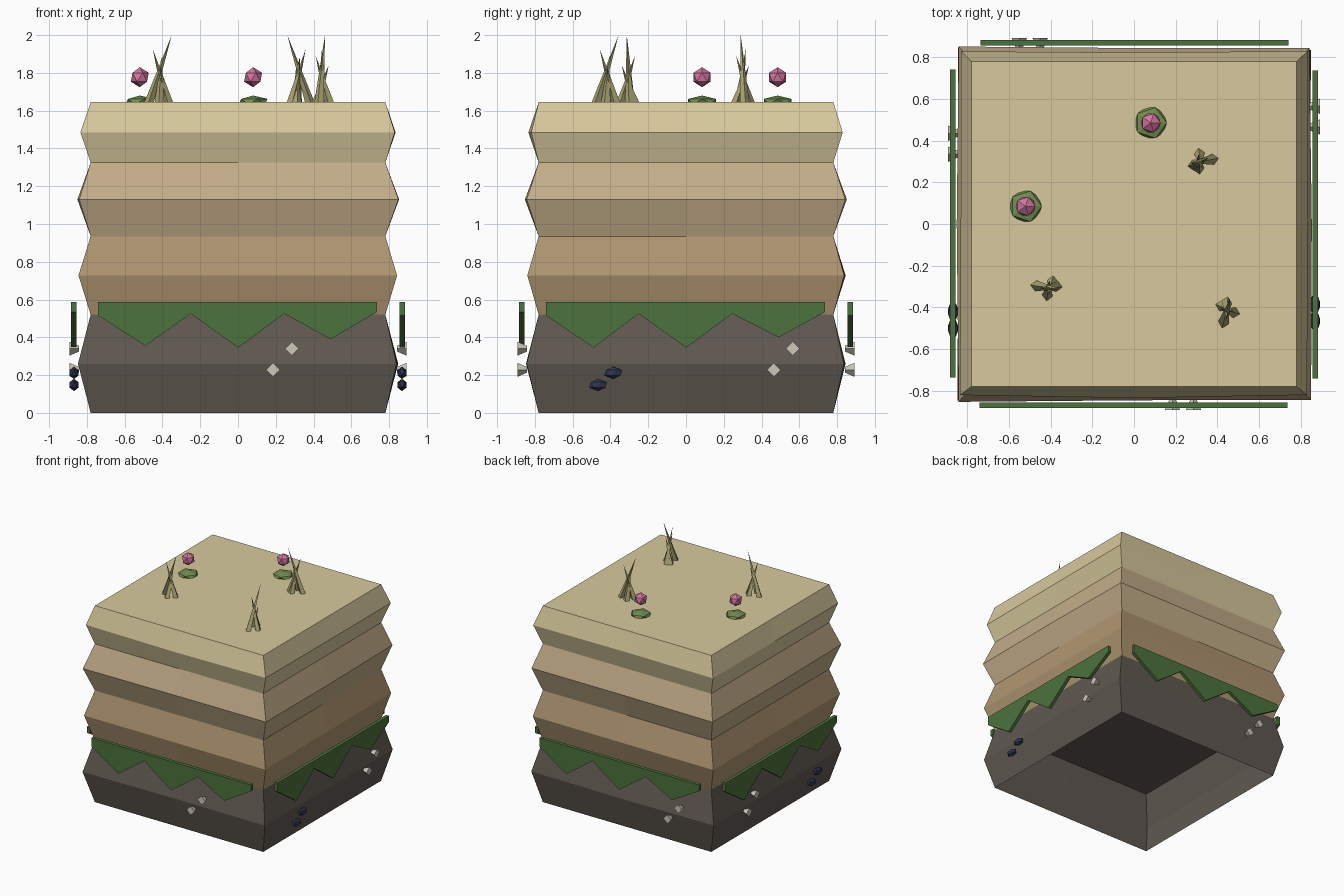
import bpy, bmesh, math, random
from mathutils import Vector, Matrix

if "Cube" in bpy.data.objects:
    bpy.data.objects.remove(bpy.data.objects["Cube"])

random.seed(4)


def material(name, r, g, b):
    def lin(c):
        c /= 255
        return c / 12.92 if c < 0.04045 else ((c + 0.055) / 1.055) ** 2.4
    m = bpy.data.materials.new(name)
    m.diffuse_color = (lin(r), lin(g), lin(b), 1)
    m.use_nodes = True
    m.node_tree.nodes["Principled BSDF"].inputs["Base Color"].default_value = m.diffuse_color
    return m


SAND = material("sand", 216, 202, 157)
TAN = material("tan", 196, 174, 138)
BROWN = material("brown", 176, 150, 113)
STONE = material("stone", 96, 89, 81)
MOSS = material("moss", 77, 114, 61)
BUSH = material("bush", 112, 142, 80)
PINK = material("pink", 212, 118, 160)
STRAW = material("straw", 172, 166, 116)
PEBBLE = material("pebble", 205, 200, 188)
GEM = material("gem", 48, 52, 80)


def finish(name, bm, mat, matrix=None):
    if matrix is not None:
        bm.transform(matrix)
    me = bpy.data.meshes.new(name)
    bm.to_mesh(me)
    bm.free()
    me.materials.append(mat)
    ob = bpy.data.objects.new(name, me)
    bpy.context.collection.objects.link(ob)
    return ob


# Soil layers: bulging square bands, open below and capped on top
def layer(name, z0, z1, bulge, mat):
    bm = bmesh.new()
    dirs = [(-1, -1), (0, -1), (1, -1), (1, 0), (1, 1), (0, 1), (-1, 1), (-1, 0)]
    rings = []
    for z, h, jit in ((z0, 0.78, 0), ((z0 + z1) / 2, bulge, 0.008), (z1, 0.78, 0)):
        rings.append([bm.verts.new(((h + random.uniform(-jit, jit)) * x,
                                    (h + random.uniform(-jit, jit)) * y, z))
                      for x, y in dirs])
    for a, b in zip(rings, rings[1:]):
        for i in range(8):
            j = (i + 1) % 8
            bm.faces.new((a[i], a[j], b[j], b[i]))
    bm.faces.new(rings[-1])
    finish(name, bm, mat)


layer("stone_layer", 0.0, 0.52, 0.842, STONE)
layer("brown_soil_layer", 0.52, 0.935, 0.838, BROWN)
layer("tan_soil_layer", 0.935, 1.325, 0.845, TAN)
layer("sand_layer", 1.325, 1.645, 0.827, SAND)


# Side dressing is built on the front face and turned to each side
def moss_strip(name, drips, turn):
    a, b, c = drips
    outline = [(-0.74, 0.588), (-0.74, 0.515), (-0.49, a), (-0.25, 0.525), (0, b),
               (0.245, 0.525), (0.49, c), (0.737, 0.535), (0.737, 0.588)]
    bm = bmesh.new()
    face = bm.faces.new([bm.verts.new((x, -0.883, z)) for x, z in outline])
    ext = bmesh.ops.extrude_face_region(bm, geom=[face])["geom"]
    bmesh.ops.translate(bm, vec=(0, 0.028, 0),
                        verts=[v for v in ext if isinstance(v, bmesh.types.BMVert)])
    bmesh.ops.recalc_face_normals(bm, faces=bm.faces)
    finish(name, bm, MOSS, turn)


def pebble(name, u, z, turn):
    bm = bmesh.new()
    bmesh.ops.create_cone(bm, cap_ends=True, segments=4, radius1=0.037,
                          radius2=0.015, depth=0.05)
    place = Matrix.Translation((u, -0.867, z)) @ Matrix.Rotation(-math.pi / 2, 4, 'X')
    finish(name, bm, PEBBLE, turn @ place)


def rock_ball(name, centre, scale, mat, turn=Matrix()):
    bm = bmesh.new()
    bmesh.ops.create_icosphere(bm, subdivisions=1, radius=1)
    finish(name, bm, mat, turn @ Matrix.Translation(centre) @ Matrix.Diagonal((*scale, 1)))


# side name, drip depths, pebble position, gem position
sides = [("front", (0.355, 0.345, 0.39), 0.285, None),
         ("right", (0.345, 0.345, 0.40), 0.565, -0.385),
         ("back", (0.35, 0.35, 0.395), 0.55, None),
         ("left", (0.35, 0.35, 0.39), -0.335, 0.5)]
for i, (side, drips, p, g) in enumerate(sides):
    turn = Matrix.Rotation(i * math.pi / 2, 4, 'Z')
    moss_strip(side + "_moss", drips, turn)
    pebble(side + "_pebble_high", p, 0.34, turn)
    pebble(side + "_pebble_low", p - 0.1, 0.228, turn)
    if g is not None:
        rock_ball(side + "_gem_high", (g, -0.868, 0.212), (0.053, 0.027, 0.033), GEM, turn)
        rock_ball(side + "_gem_low", (g - 0.08, -0.868, 0.148), (0.053, 0.027, 0.033), GEM, turn)

# Flowers: flattened leaf clump with a floating bloom
for i, (x, y) in enumerate([(0.08, 0.485), (-0.52, 0.085)]):
    rock_ball(f"leaf_clump_{i}", (x, y, 1.648), (0.086, 0.086, 0.032), BUSH)
    rock_ball(f"bloom_{i}", (x, y, 1.777), (0.053, 0.053, 0.053), PINK)


# Dry grass tufts: thin leaning spikes; base and tip offsets, tip height
BLADES = [((-0.062, 0.0), (0.06, 0.0), 2.0),
          ((0.04, 0.012), (-0.04, -0.01), 1.925),
          ((0.0, -0.04), (0.0, 0.035), 1.89),
          ((0.015, 0.035), (0.005, -0.035), 1.84)]


def tuft(name, x, y, angle):
    bm = bmesh.new()
    for (bx, by), (tx, ty), top in BLADES:
        ring = [bm.verts.new((bx + 0.026 * math.cos(k * math.pi / 2),
                              by + 0.026 * math.sin(k * math.pi / 2), 1.642))
                for k in range(4)]
        tip = bm.verts.new((tx, ty, top))
        bm.faces.new(ring[::-1])
        for k in range(4):
            bm.faces.new((ring[k], ring[(k + 1) % 4], tip))
    finish(name, bm, STRAW, Matrix.Translation((x, y, 0))
           @ Matrix.Rotation(math.radians(angle), 4, 'Z'))


tuft("grass_tuft_left", -0.41, -0.305, -8)
tuft("grass_tuft_back", 0.32, 0.3, 190)
tuft("grass_tuft_right", 0.445, -0.415, 75)
